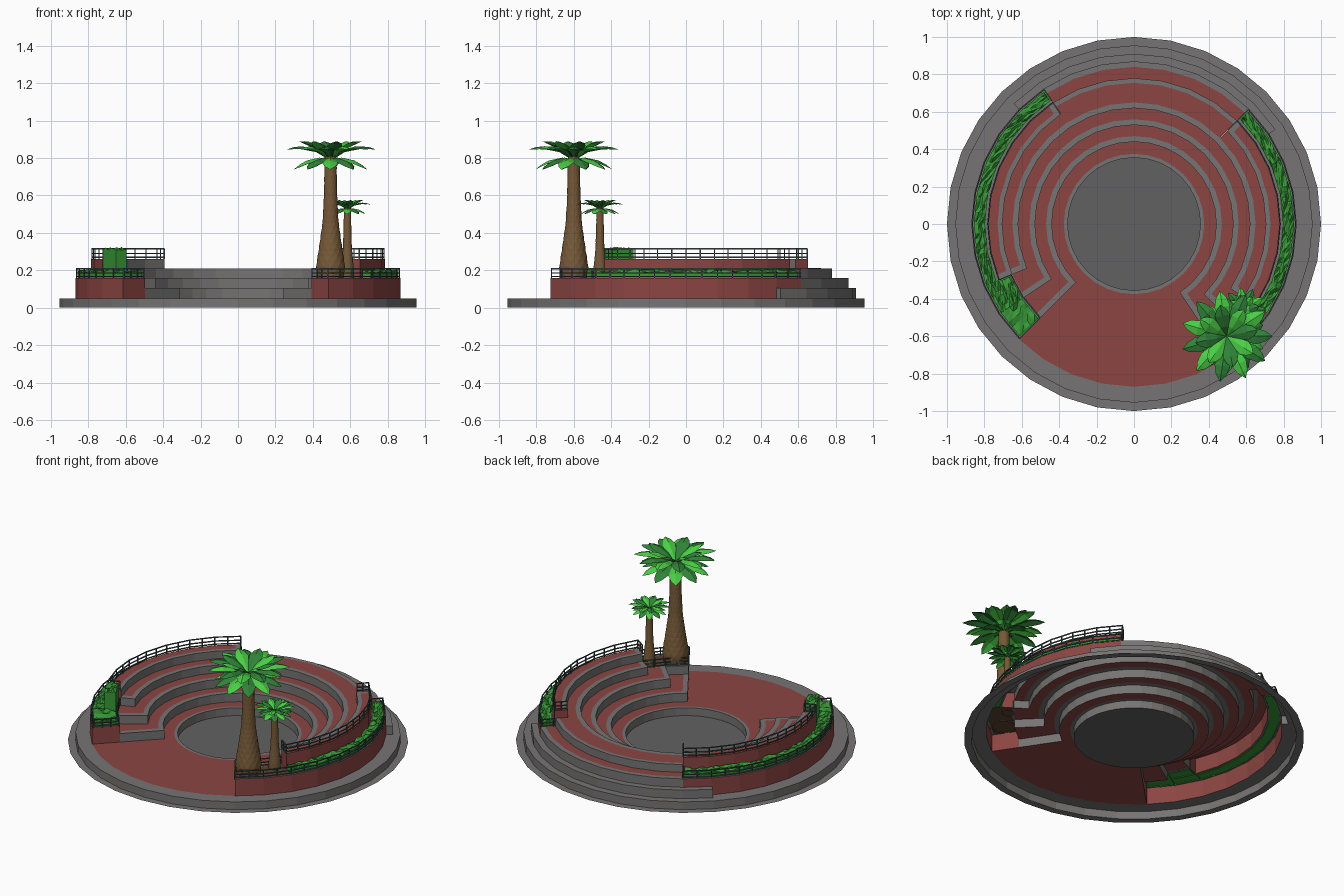
import bpy, math, random
from mathutils import Vector

if "Cube" in bpy.data.objects:
    bpy.data.objects.remove(bpy.data.objects["Cube"])
random.seed(4)

def mat(name, r, g, b):
    m = bpy.data.materials.new(name)
    m.diffuse_color = (r, g, b, 1)
    m.use_nodes = True
    m.node_tree.nodes["Principled BSDF"].inputs["Base Color"].default_value = m.diffuse_color
    return m

NAMES = ['stone', 'red', 'dark', 'soil', 'hedge', 'leaf', 'leaf_dark', 'bark', 'rail']
COLS = [(.18, .175, .172), (.26, .06, .055), (.12, .12, .12), (.10, .055, .03), (.04, .32, .04),
        (.07, .62, .06), (.03, .23, .04), (.18, .10, .04), (.06, .09, .09)]
MATS = [mat(n, *c) for n, c in zip(NAMES, COLS)]
S, R, D, SOIL, H, L1, L2, BARK, RAIL = range(9)

class Part:
    """Collects polygons with colour index, then makes one object."""
    def __init__(self, name):
        self.name, self.v, self.f, self.m = name, [], [], []
    def poly(self, pts, m):
        n = len(self.v)
        self.v += [tuple(p) for p in pts]
        self.f.append(list(range(n, n + len(pts))))
        self.m.append(m)
    def done(self):
        me = bpy.data.meshes.new(self.name)
        me.from_pydata(self.v, [], self.f)
        used = sorted(set(self.m))
        for u in used:
            me.materials.append(MATS[u])
        for p, m in zip(me.polygons, self.m):
            p.material_index = used.index(m)
        ob = bpy.data.objects.new(self.name, me)
        bpy.context.collection.objects.link(ob)

def P(k, r, z):
    """Point on a 32-sided ring; fractional k lies on the chord."""
    a = math.floor(k)
    q = lambda i: Vector((r * math.cos(i * math.pi / 16), r * math.sin(i * math.pi / 16), z))
    return q(a).lerp(q(a + 1), k - a)

# Ring profiles: (outer radius, height, colour)
floor = [(.355, 0, D), (.375, .05, S)]
t1 = [(.44, .05, R), (.47, .105, S)]
t2 = [(.53, .105, R), (.56, .16, S)]
t3 = [(.62, .16, R), (.65, .21, S)]
rim = [(.955, .05, S), (1.0, 0, S)]
step = [(.91, .105, S)]
bed = lambda c: [(.717, .16, S), (.857, .16, c), (.87, .16, S)]
back = floor + t1 + t2 + t3 + [(.755, .21, R), (.78, .21, S), (.84, .16, R), (.87, .16, S)] + step + rim
side0 = floor + t1 + t2 + t3 + [(.705, .21, R), (.73, .26, S), (.785, .26, R), (.796, .16, S),
                                (.857, .16, H), (.87, .16, S)]
side, side_step = side0 + rim, side0 + step + rim
mid = lambda c: floor + t1 + t2 + [(.705, .16, R)] + bed(c) + rim
low = lambda c: floor + t1 + [(.705, .105, R)] + bed(c) + rim
stage = floor + [(.87, .05, R)] + rim

SECT = [('back_seating', 4, 11, back), ('left_seating_end', 11, 12, side_step), ('left_seating', 12, 18, side),
        ('left_bed_upper', 18, 19, mid(H)), ('left_bed_lower', 19, 20, low(H)), ('stage', 20, 27, stage),
        ('right_bed_lower', 27, 28, low(SOIL)), ('right_bed_upper', 28, 29, mid(SOIL)),
        ('right_seating', 29, 35, side), ('right_seating_end', 35, 36, side_step)]

def wall_colour(r, prof):
    return R if r > .78 and r < .9 and prof is not back else S

# Treads and risers of each sector
for name, a, b, prof in SECT:
    o = Part(name)
    for k in range(a, b):
        r0, z0 = 0, 0
        for r, z, m in prof:
            if abs(z - z0) > 1e-4:
                o.poly([P(k, r0, z0), P(k + 1, r0, z0), P(k + 1, r0, z), P(k, r0, z)], wall_colour(r0, prof))
            if r0 == 0:
                o.poly([P(k, 0, z), P(k, r, z), P(k + 1, r, z)], m)
            else:
                o.poly([P(k, r0, z), P(k, r, z), P(k + 1, r, z), P(k + 1, r0, z)], m)
            r0, z0 = r, z
    o.done()

# Radial end walls wherever neighbouring profiles differ in height
def height(prof, r):
    return next(z for rr, z, m in prof if r < rr)
o = Part('end_walls')
for i, (n, a, b, prof) in enumerate(SECT):
    nxt = SECT[(i + 1) % len(SECT)][3]
    rs = sorted({p[0] for p in prof} | {p[0] for p in nxt})
    for ra, rb in zip(rs, rs[1:]):
        h1, h2 = height(prof, (ra + rb) / 2), height(nxt, (ra + rb) / 2)
        if abs(h1 - h2) > 1e-4:
            o.poly([P(b, ra, h1), P(b, rb, h1), P(b, rb, h2), P(b, ra, h2)], R if .7 < ra < .865 else S)
o.done()

# Stone edging along the tier ends
o = Part('end_edging')
def edging(k, d, a, b, z):
    t = (P(k + d, 1, 0) - P(k, 1, 0)).normalized() * .03
    o.poly([P(k, a, z + .002), P(k, b, z + .002), P(k, b, z + .002) + t, P(k, a, z + .002) + t], S)
for K, d in ((lambda k: k, 1), (lambda k: 47 - k, -1)):
    edging(K(11), d, .705, .785, .26)
    edging(K(18), -d, .705, .785, .26)
    for k, r, z in ((18, .62, .21), (19, .53, .16), (20, .44, .105)):
        edging(K(k), -d, r, .705, z)
o.done()

# Railings: three bars and regular posts along a ground path
def bar(o, p, q, w=.003):
    d = (q - p).normalized()
    u = d.cross(Vector((0, 0, 1)) if abs(d.z) < .9 else Vector((1, 0, 0))).normalized() * w
    v = d.cross(u).normalized() * w
    c = [u + v, v - u, -u - v, u - v]
    for i in range(4):
        a, b = c[i], c[(i + 1) % 4]
        o.poly([p + a, p + b, q + b, q + a], RAIL)

def railing(name, pts, z0, zs):
    o = Part(name)
    for i, p in enumerate(pts):
        bar(o, p + Vector((0, 0, z0)), p + Vector((0, 0, zs[-1])))
        if i:
            for z in zs:
                bar(o, pts[i - 1] + Vector((0, 0, z)), p + Vector((0, 0, z)))
    o.done()

half = lambda a, b: [a + i * .5 * (1 if b > a else -1) for i in range(int(abs(b - a) * 2) + 1)]
for tag, K in (('left', lambda k: k), ('right', lambda k: 47 - k)):
    top = [P(K(11), r, 0) for r in (.71, .745)] + [P(K(k), .78, 0) for k in half(11, 18)] \
        + [P(K(18), r, 0) for r in (.745, .71)]
    railing(tag + '_upper_railing', top, .26, (.27, .29, .315))
    lo = [P(K(11), .79, 0)] + [P(K(k), .864, 0) for k in half(11, 20)] \
        + [P(K(20), r, 0) for r in (.81, .76)] + [P(K(k), .711, 0) for k in half(20, 18)]
    railing(tag + '_planter_railing', lo, .155, (.167, .185, .208))

# Hedges: lumpy strips filling the planters
def hedge(name, k0, k1, r0, r1, z1, z0=.155):
    o = Part(name)
    n, c = int((k1 - k0) * 6), 5
    rows = []
    for i in range(-1, n + 2):
        k = k0 + (k1 - k0) * min(max(i, 0), n) / n
        row = [P(k, r0, z0)]
        for j in range(c + 1):
            end = i in (-1, n + 1)
            r = r0 + (r1 - r0) * j / c + (0 if j in (0, c) else random.uniform(-.004, .004))
            row.append(P(k, r, z0 if end else z1 - random.uniform(0, .022)))
        rows.append(row + [P(k, r1, z0)])
    for a, b in zip(rows, rows[1:]):
        for j in range(len(a) - 1):
            o.poly([a[j], a[j + 1], b[j + 1]], H)
            o.poly([a[j], b[j + 1], b[j]], H)
    o.done()
hedge('left_hedge', 11.05, 18, .797, .856, .205)
hedge('right_hedge', 29, 35.95, .797, .856, .205)
hedge('left_corner_hedge', 19, 19.95, .72, .856, .205)
hedge('left_edge_hedge', 18, 19, .785, .856, .205)
hedge('tall_bush', 18.05, 19, .717, .785, .325)

# Palms: scaly trunk of staggered rings with a layered crown
def palm(name, x, y, prof, crown_z, s):
    o = Part(name + '_trunk')
    n, rows, N = 12, [], 22
    for i in range(N + 1):
        z = prof[0][1] + (prof[-1][1] - prof[0][1]) * i / N
        (ra, za), (rb, zb) = next(p for p in zip(prof, prof[1:]) if z <= p[1][1] + 1e-6)
        r = ra + (rb - ra) * (z - za) / (zb - za)
        rows.append([Vector((x + r * math.cos(2 * math.pi * (j + i % 2 / 2) / n),
                             y + r * math.sin(2 * math.pi * (j + i % 2 / 2) / n), z)) for j in range(n)])
    for i in range(N):
        a, b = rows[i], rows[i + 1]
        for j in range(n):
            k = (j + 1) % n
            if i % 2 == 0:
                o.poly([a[j], a[k], b[j]], BARK)
                o.poly([a[k], b[k], b[j]], BARK)
            else:
                o.poly([a[j], a[k], b[k]], BARK)
                o.poly([a[j], b[k], b[j]], BARK)
    o.done()
    o = Part(name + '_crown')
    c = Vector((x, y, crown_z))
    for cnt, ln, rise, droop, off in ((8, .17, .21, .11, .2), (11, .245, .22, .165, 0), (10, .205, .08, .13, .3)):
        for j in range(cnt):
            t = 2 * math.pi * j / cnt + off
            d, side = Vector((math.cos(t), math.sin(t), 0)), Vector((-math.sin(t), math.cos(t), 0))
            ribs = []
            for u, w in ((0, .008), (.3, .026), (.65, .042), (.85, .028), (1, .001)):
                p = c + (d * ln * u + Vector((0, 0, rise * u - droop * u * u))) * s
                e = side * w * s - Vector((0, 0, w * .35 * s))
                ribs.append((p + e, p, p - side * w * s - Vector((0, 0, w * .35 * s))))
            m = L1 if j % 2 else L2
            for a, b in zip(ribs, ribs[1:]):
                o.poly([a[0], b[0], b[1], a[1]], m)
                o.poly([a[1], b[1], b[2], a[2]], m)
    o.done()
palm('large_palm', .495, -.6, [(.07, .155), (.079, .22), (.06, .34), (.043, .46), (.036, .6), (.032, .81)], .79, 1)
palm('small_palm', .585, -.46, [(.036, .155), (.036, .2), (.024, .32), (.018, .54)], .525, .5)
